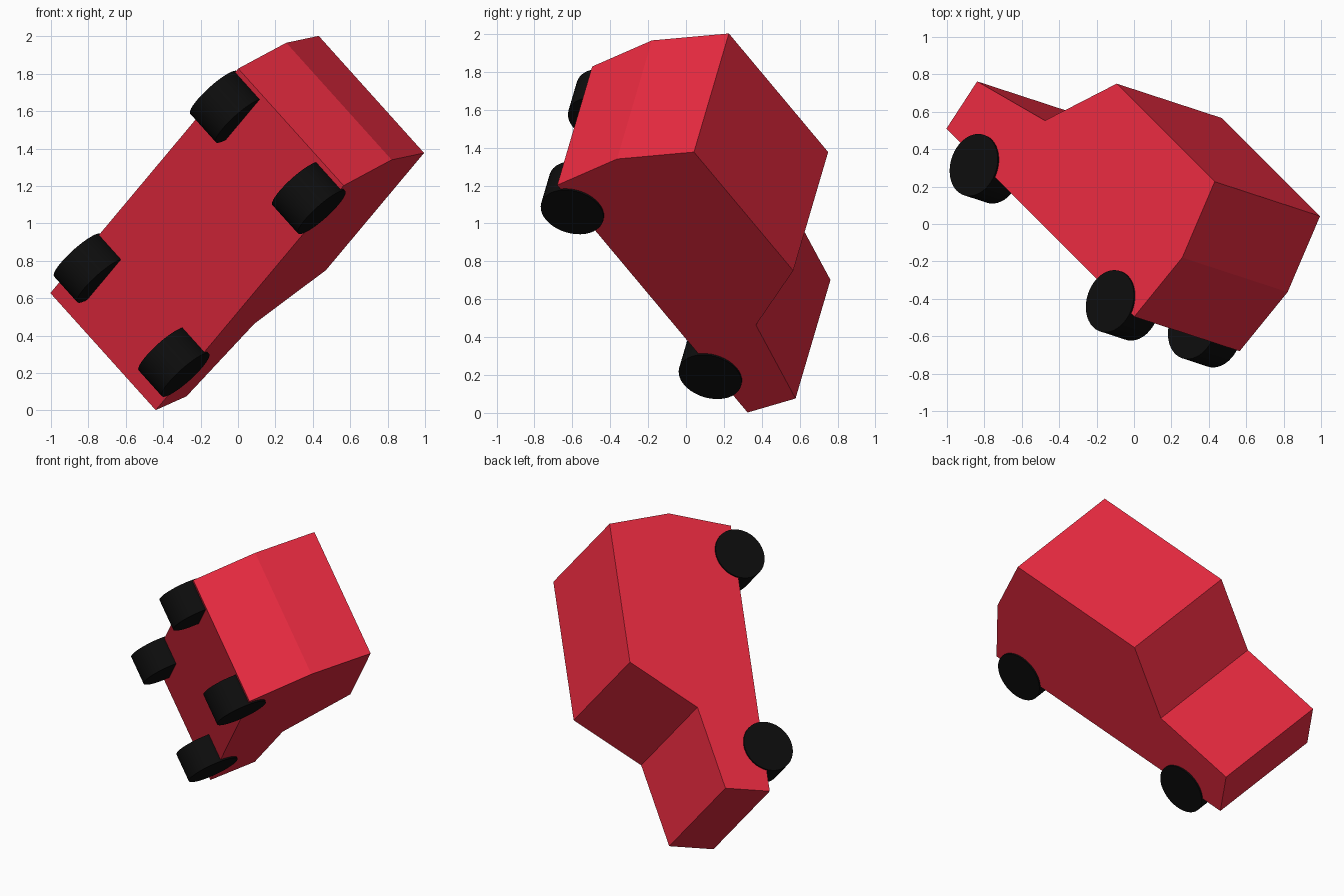
import bpy, bmesh
from math import radians
from mathutils import Vector, Matrix

if "Cube" in bpy.data.objects:
    bpy.data.objects.remove(bpy.data.objects["Cube"])

# Tilted car frame: x = towards tail, y = towards one flank, z = car's up
tail = Vector((0.540, -0.540, 0.645)).normalized()
side = Vector((0.655, -0.215, -0.725))
up = tail.cross(side).normalized()
side = up.cross(tail)
HALF = 0.431
origin = Vector((-0.44, 0.325, 0.002)) - side * HALF
FRAME = Matrix.Translation(origin) @ Matrix((tail, side, up)).transposed().to_4x4()


def material(name, rgb):
    m = bpy.data.materials.new(name)
    m.diffuse_color = (*rgb, 1)
    m.use_nodes = True
    m.node_tree.nodes["Principled BSDF"].inputs["Base Color"].default_value = m.diffuse_color
    return m


red = material("red_paint", (0.83, 0.024, 0.052))
black = material("black_rubber", (0.004, 0.004, 0.004))

# Body: side profile extruded across the car's width
profile = [(0, 0), (0, 0.311), (0.559, 0.425), (0.845, 0.857),
           (1.815, 0.857), (1.917, 0.426), (1.86, 0)]
bm = bmesh.new()
face = bm.faces.new([bm.verts.new((x, -HALF, z)) for x, z in profile])
ext = bmesh.ops.extrude_face_region(bm, geom=[face], use_keep_orig=True)
moved = [v for v in ext["geom"] if isinstance(v, bmesh.types.BMVert)]
bmesh.ops.translate(bm, verts=moved, vec=(0, 2 * HALF, 0))
bmesh.ops.recalc_face_normals(bm, faces=bm.faces)
mesh = bpy.data.meshes.new("car_body")
bm.to_mesh(mesh)
bm.free()
body = bpy.data.objects.new("car_body", mesh)
bpy.context.collection.objects.link(body)
body.matrix_world = FRAME
mesh.materials.append(red)

# Wheels: outer caps stand just proud of the flanks
PROUD = 0.01
for axle, x, width in (("front", 0.314, 0.19), ("rear", 1.662, 0.21)):
    for flank, s in (("right", 1), ("left", -1)):
        bpy.ops.mesh.primitive_cylinder_add(vertices=40, radius=0.17, depth=width)
        wheel = bpy.context.object
        wheel.name = f"{axle}_{flank}_wheel"
        bpy.ops.object.shade_smooth_by_angle(angle=radians(30))
        wheel.data.materials.append(black)
        y = s * (HALF + PROUD - width / 2)
        wheel.matrix_world = (FRAME @ Matrix.Translation((x, y, -0.032))
                              @ Matrix.Rotation(radians(90), 4, 'X'))
